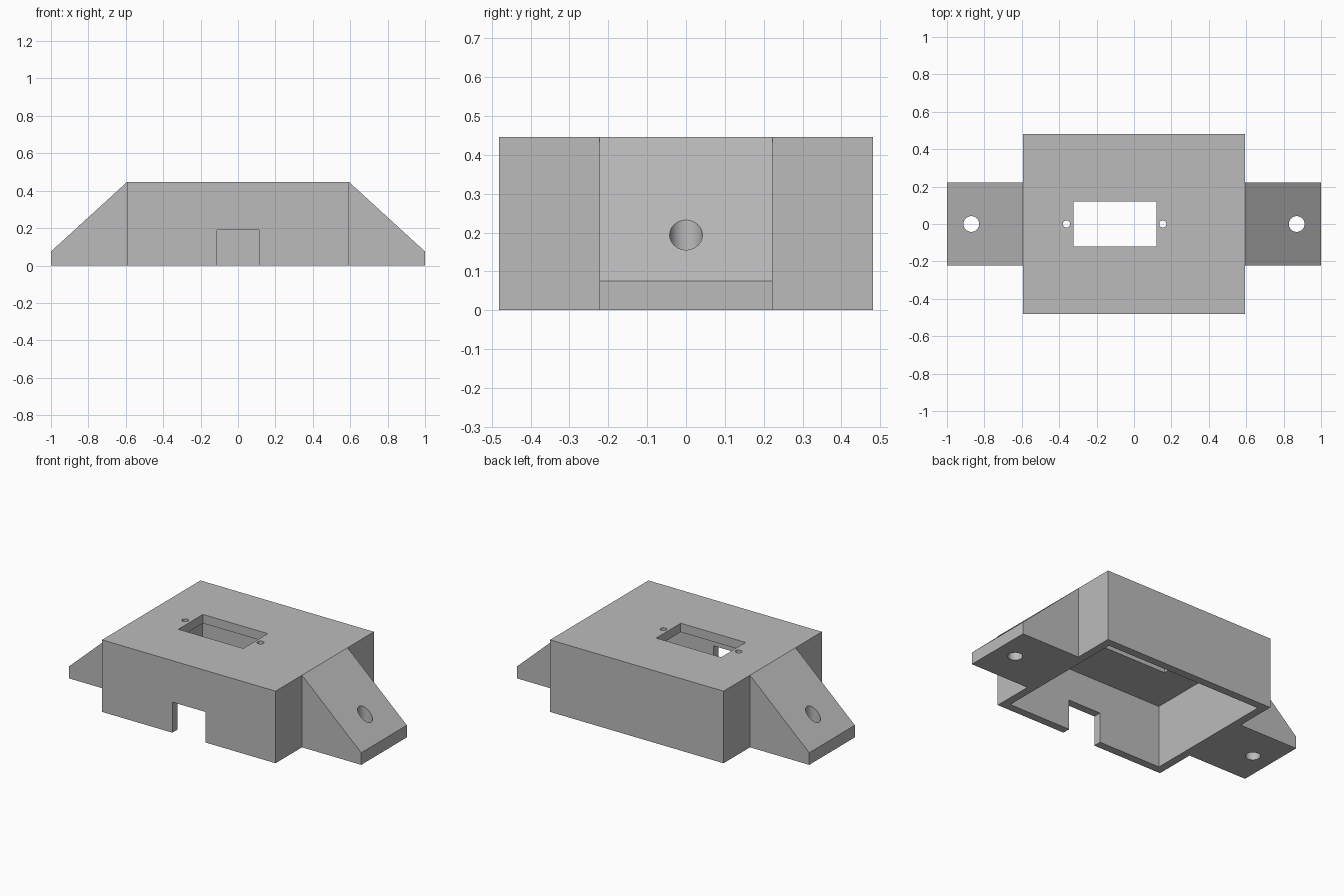
import bpy
import bmesh
from math import radians

start = bpy.data.objects.get("Cube")
if start:
    bpy.data.objects.remove(start, do_unlink=True)

# Main dimensions
BOX_X, BOX_Y, HEIGHT = 0.594, 0.481, 0.446
WALL, ROOF = 0.05, 0.055
WING_Y, TIP_Z = 0.223, 0.075

grey = bpy.data.materials.new("plain grey")
grey.use_nodes = True
colour = (0.5, 0.5, 0.5, 1)
grey.diffuse_color = colour
grey.node_tree.nodes["Principled BSDF"].inputs["Base Color"].default_value = colour


def prism(name, profile, y0, y1):
    """Extrude an x-z profile along y."""
    bm = bmesh.new()
    face = bm.faces.new([bm.verts.new((x, y0, z)) for x, z in profile])
    ext = bmesh.ops.extrude_face_region(bm, geom=[face])
    verts = [v for v in ext["geom"] if isinstance(v, bmesh.types.BMVert)]
    bmesh.ops.translate(bm, verts=verts, vec=(0, y1 - y0, 0))
    bmesh.ops.recalc_face_normals(bm, faces=bm.faces)
    mesh = bpy.data.meshes.new(name)
    bm.to_mesh(mesh)
    bm.free()
    mesh.materials.append(grey)
    obj = bpy.data.objects.new(name, mesh)
    bpy.context.collection.objects.link(obj)
    return obj


def block(name, x0, x1, y0, y1, z0, z1):
    return prism(name, [(x0, z0), (x1, z0), (x1, z1), (x0, z1)], y0, y1)


def drill(name, x, radius):
    """Upright cylinder used as a cutter."""
    bpy.ops.mesh.primitive_cylinder_add(vertices=48, radius=radius, depth=2, location=(x, 0, 0))
    obj = bpy.context.object
    obj.name = name
    obj.data.materials.append(grey)
    return obj


def cut(obj, cutters):
    """Subtract each cutter, then discard it."""
    bpy.ops.object.select_all(action="DESELECT")
    bpy.context.view_layer.objects.active = obj
    obj.select_set(True)
    for cutter in cutters:
        cutter.hide_render = True
        mod = obj.modifiers.new("cut", "BOOLEAN")
        mod.operation = "DIFFERENCE"
        mod.solver = "EXACT"
        mod.object = cutter
        bpy.ops.object.modifier_apply(modifier=mod.name)
        bpy.data.objects.remove(cutter, do_unlink=True)
    bpy.ops.object.shade_smooth_by_angle(angle=radians(30))


# Open-bottomed housing with window, screw holes and front cable notch
housing = block("housing", -BOX_X, BOX_X, -BOX_Y, BOX_Y, 0, HEIGHT)
cut(housing, [
    block("cavity", WALL - BOX_X, BOX_X - WALL, WALL - BOX_Y, BOX_Y - WALL, -0.1, HEIGHT - ROOF),
    block("window", -0.324, 0.12, -0.12, 0.12, 0.3, 0.6),
    block("cable_notch", -0.113, 0.113, -0.6, -0.35, -0.1, 0.189),
    drill("left_screw_hole", 0.154, 0.019),
    drill("right_screw_hole", -0.361, 0.019),
])

# Sloped mounting wings, each with an upright bolt hole
for name, side in (("left_wing", 1), ("right_wing", -1)):
    outline = [(BOX_X, 0), (1, 0), (1, TIP_Z), (BOX_X, HEIGHT)]
    wing = prism(name, [(side * x, z) for x, z in outline], -WING_Y, WING_Y)
    cut(wing, [drill("bolt_hole", side * 0.87, 0.042)])
